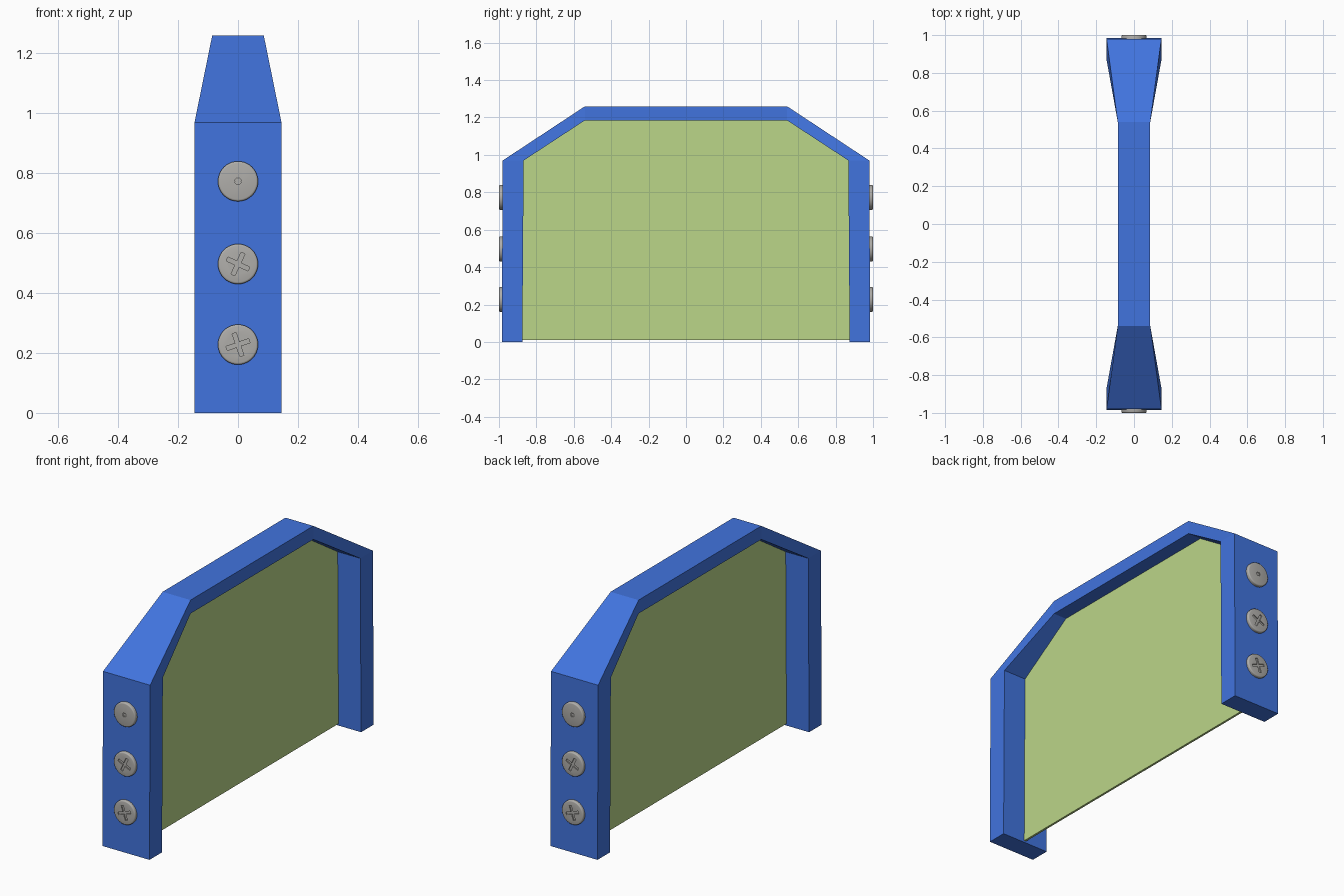
import bpy, bmesh
from math import radians, pi
from mathutils import Matrix

cube = bpy.data.objects.get("Cube")
if cube:
    bpy.data.objects.remove(cube, do_unlink=True)


def material(name, rgb):
    mat = bpy.data.materials.new(name)
    mat.use_nodes = True
    mat.diffuse_color = (*rgb, 1)
    mat.node_tree.nodes["Principled BSDF"].inputs["Base Color"].default_value = (*rgb, 1)
    return mat


blue = material("blue paint", (0.053, 0.174, 0.73))
green = material("pale green", (0.5, 0.67, 0.25))
steel = material("grey steel", (0.43, 0.42, 0.40))


def make_object(name, bm, mat):
    bmesh.ops.recalc_face_normals(bm, faces=bm.faces)
    mesh = bpy.data.meshes.new(name)
    bm.to_mesh(mesh)
    bm.free()
    mesh.materials.append(mat)
    obj = bpy.data.objects.new(name, mesh)
    bpy.context.collection.objects.link(obj)
    return obj


# Frame stations: outer y, outer z, inner y, inner z, half width
half = [
    (0.985, 0.0, 0.875, 0.0, 0.145),
    (0.98, 0.97, 0.868, 0.97, 0.145),
    (0.54, 1.26, 0.54, 1.185, 0.086),
]
stations = half + [(-a, b, -c, d, w) for a, b, c, d, w in reversed(half)]

# Frame: rectangular section lofted along the arch
bm = bmesh.new()
rings = []
for oy, oz, iy, iz, w in stations:
    corners = [(-w, oy, oz), (w, oy, oz), (w, iy, iz), (-w, iy, iz)]
    rings.append([bm.verts.new(c) for c in corners])
for a, b in zip(rings, rings[1:]):
    for i in range(4):
        j = (i + 1) % 4
        bm.faces.new((a[i], a[j], b[j], b[i]))
bm.faces.new(rings[0])
bm.faces.new(rings[-1])
make_object("arch_frame", bm, blue)

# Panel: thin sheet filling the arch, its edge let slightly into the frame
bm = bmesh.new()
outline = [(iy * 1.01, max(iz + 0.01, 0.008)) for _, _, iy, iz, _ in stations]
face = bm.faces.new([bm.verts.new((-0.006, y, z)) for y, z in outline])
side = bmesh.ops.extrude_face_region(bm, geom=[face])["geom"]
bmesh.ops.translate(bm, vec=(0.012, 0, 0),
                    verts=[v for v in side if isinstance(v, bmesh.types.BMVert)])
make_object("infill_panel", bm, green)


# Screws: bevelled discs with a cross slot cut into the face
def screw(name, z, angle, slot_length, back):
    bm = bmesh.new()
    bmesh.ops.create_cone(bm, cap_ends=True, segments=40, radius1=0.067,
                          radius2=0.067, depth=0.04)
    rim = [e for e in bm.edges if all(v.co.z > 0 for v in e.verts)]
    bmesh.ops.bevel(bm, geom=rim, offset=0.007, segments=3, profile=0.5, affect='EDGES')
    head = make_object(name, bm, steel)

    cutters = []
    for turn in (0, 90):
        bm = bmesh.new()
        place = (Matrix.Translation((0, 0, 0.024))
                 @ Matrix.Rotation(radians(angle + turn), 4, 'Z')
                 @ Matrix.Diagonal((slot_length, min(0.014, slot_length / 2), 0.02, 1)))
        bmesh.ops.create_cube(bm, size=1, matrix=place)
        cutter = make_object(name + "_slot_cutter", bm, steel)
        cutter.hide_render = True
        cutters.append(cutter)
        mod = head.modifiers.new("slot", 'BOOLEAN')
        mod.operation = 'DIFFERENCE'
        mod.solver = 'EXACT'
        mod.object = cutter

    # Bake the cut, then drop the cutters
    bpy.context.view_layer.update()
    cut = head.evaluated_get(bpy.context.evaluated_depsgraph_get())
    mesh = bpy.data.meshes.new_from_object(cut)
    head.modifiers.clear()
    head.data = mesh
    for cutter in cutters:
        bpy.data.objects.remove(cutter, do_unlink=True)

    head.matrix_world = (Matrix.Rotation(pi if back else 0, 4, 'Z')
                         @ Matrix.Translation((0, -0.98, z))
                         @ Matrix.Rotation(pi / 2, 4, 'X'))
    bpy.ops.object.select_all(action='DESELECT')
    head.select_set(True)
    bpy.context.view_layer.objects.active = head
    bpy.ops.object.shade_smooth_by_angle(angle=radians(35))


for side_name, back in (("front", False), ("back", True)):
    screw(side_name + "_lower_screw", 0.228, 19, 0.08, back)
    screw(side_name + "_middle_screw", 0.497, -25, 0.08, back)
    screw(side_name + "_upper_screw", 0.773, 45, 0.022, back)
